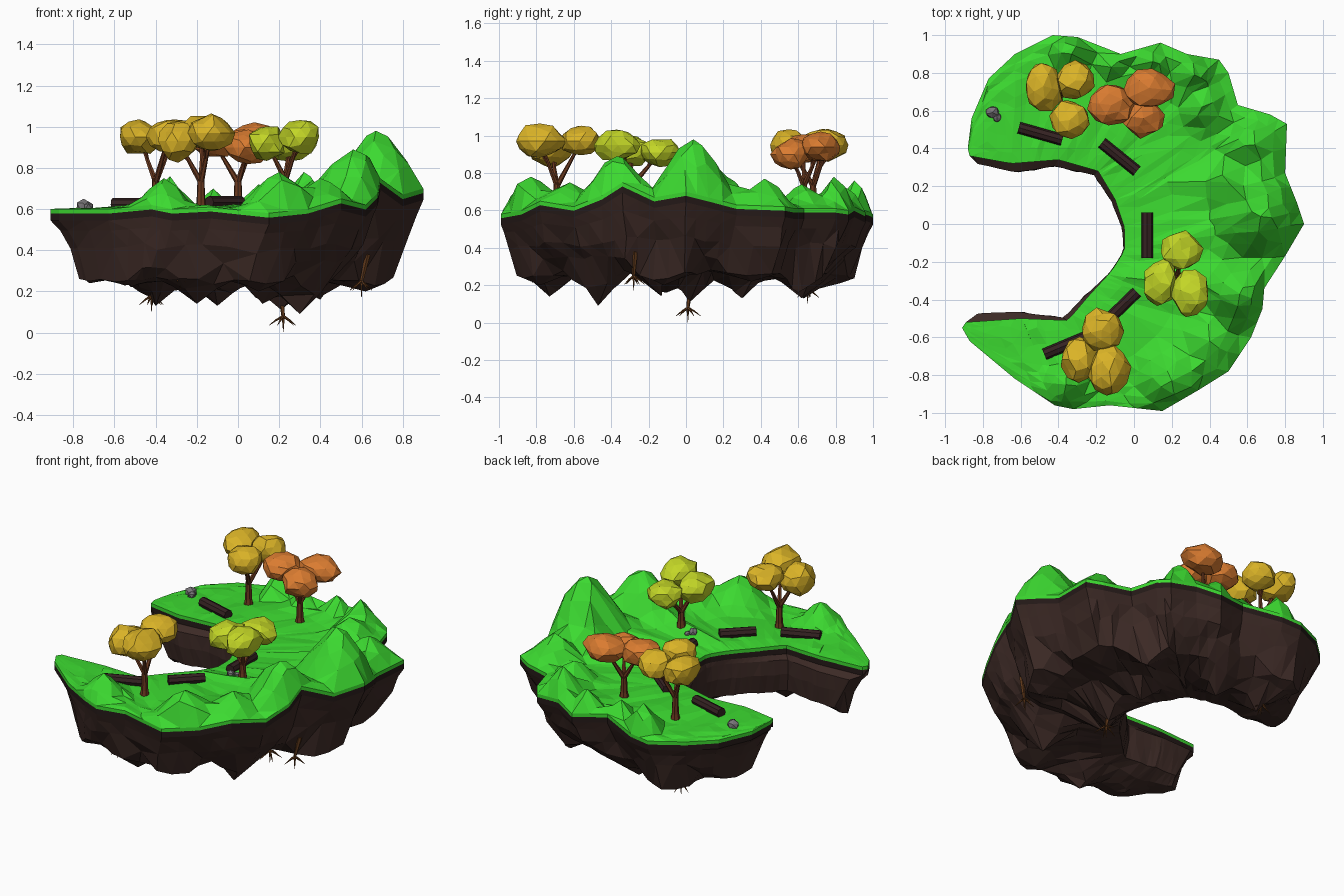
import bpy, bmesh, random
from math import pi, cos, sin
from mathutils import Vector as V, Matrix
from mathutils.bvhtree import BVHTree

if "Cube" in bpy.data.objects:
    bpy.data.objects.remove(bpy.data.objects["Cube"])

random.seed(7)
R = random.uniform


def mat(name, c):
    m = bpy.data.materials.new(name)
    m.diffuse_color = (*c, 1)
    m.use_nodes = True
    m.node_tree.nodes["Principled BSDF"].inputs["Base Color"].default_value = m.diffuse_color
    return m


GRASS = mat("grass", (.045, .70, .03))
SOIL = mat("soil", (.046, .023, .019))
BAND = mat("dark_soil", (.018, .010, .009))
LOG = mat("log_wood", (.036, .016, .016))
BARK = mat("bark", (.15, .042, .014))
ROOT = mat("root_wood", (.12, .042, .011))
STONE = mat("stone", (.19, .18, .19))
YELLOW = mat("yellow_leaves", (.70, .45, .02))
ORANGE = mat("orange_leaves", (.70, .20, .03))
LIME = mat("lime_leaves", (.55, .68, .02))


def finish(name, bm, *mats):
    me = bpy.data.meshes.new(name)
    bm.to_mesh(me)
    bm.free()
    for m in mats:
        me.materials.append(m)
    ob = bpy.data.objects.new(name, me)
    bpy.context.collection.objects.link(ob)
    return ob


def limb(bm, a, b, r1, r2, n=6):
    a, b = V(a), V(b)
    d = b - a
    m = Matrix.Translation((a + b) / 2) @ d.to_track_quat('Z', 'Y').to_matrix().to_4x4()
    bmesh.ops.create_cone(bm, cap_ends=True, segments=n, radius1=r1, radius2=r2,
                          depth=d.length, matrix=m)


def blob(bm, c, size, sub, jit):
    vs = bmesh.ops.create_icosphere(bm, subdivisions=sub, radius=1)['verts']
    rot = Matrix.Rotation(R(0, 6), 3, 'Z')
    for v in vs:
        p = rot @ v.co * R(1 - jit, 1 + jit)
        v.co = V(c) + V((p.x * size[0], p.y * size[1], p.z * size[2]))


# island outline: outer rim with heights, inner rim of the bay
outer = [(-.88, .40, .60), (-.86, .56, .59), (-.77, .77, .59), (-.63, .90, .59), (-.43, 1.0, .58),
         (-.30, .99, .59), (-.07, .90, .62), (.14, .96, .59), (.28, .90, .62), (.45, .87, .60),
         (.50, .80, .61), (.55, .63, .61), (.72, .58, .61), (.81, .53, .62), (.80, .27, .63),
         (.86, .12, .67), (.90, 0, .70), (.80, -.17, .67), (.69, -.34, .75), (.68, -.45, .68),
         (.62, -.60, .62), (.50, -.78, .65), (.34, -.88, .60), (.15, -.99, .58), (-.13, -.96, .61),
         (-.32, -.98, .60), (-.42, -.96, .62), (-.63, -.82, .60), (-.87, -.62, .60), (-.91, -.55, .60)]
inner = [(-.87, .36), (-.65, .32), (-.40, .34), (-.19, .28), (-.10, .13), (-.05, -.02), (-.05, -.14),
         (-.12, -.25), (-.24, -.38), (-.35, -.51), (-.60, -.50), (-.89, -.52)]


def lengths(pts):
    s = [0]
    for a, b in zip(pts, pts[1:]):
        s.append(s[-1] + (b - a).length)
    return [x / s[-1] for x in s]


po = [V(p) for p in outer]
dense = [po[0]]
for a, b in zip(po, po[1:]):
    dense += [(a + b) / 2, b]
bay = [V((x, y, .60)) for x, y in inner]
li = lengths(bay)


def at_inner(f):
    for k in range(len(li) - 1):
        if f <= li[k + 1] + 1e-6:
            return bay[k].lerp(bay[k + 1], (f - li[k]) / (li[k + 1] - li[k]))


stations = [(at_inner(f), o) for f, o in zip(lengths(dense), dense)]


def snap(verts, peaks):
    # move the closest grid vertex onto each summit
    for x, y, z, *_ in peaks:
        v = min(verts, key=lambda q: (q.co.x - x) ** 2 + (q.co.y - y) ** 2)
        v.co = (x, y, z)


# grass top with rounded hills (x, y, top height, radius)
hills = [(-.36, -.85, .75, .17), (.20, -.83, .78, .24), (.40, -.62, .75, .22), (.56, -.37, .89, .25),
         (.67, .04, .98, .30), (.50, .22, .78, .2), (.64, .42, .77, .2), (.36, .62, .74, .18),
         (.32, .79, .78, .16), (.10, .86, .72, .13), (-.12, .83, .70, .1), (-.33, .90, .76, .14)]
rows = [0, .12, .3, .5, .62, .74, .85, .93, 1]
bm = bmesh.new()
grid, inside = [], []
for k, (a, b) in enumerate(stations):
    line = []
    for t in rows:
        p = a.lerp(b, t)
        if 0 < t < 1 and 0 < k < len(stations) - 1:
            j = min(.012, (b - a).length * .03)
            p += V((R(-j, j), R(-j, j), R(0, j)))
            base = p.z
            for x, y, z, r in hills:
                d = (p.xy - V((x, y))).length / r
                if d < 1:
                    p.z = max(p.z, base + (z - base) * (.5 + .5 * cos(pi * d)))
        v = bm.verts.new(p)
        line.append(v)
        if .2 < t < 1:
            inside.append(v)
    grid.append(line)
snap(inside, hills)
for g, h in zip(grid, grid[1:]):
    for j in range(len(rows) - 1):
        bm.faces.new((g[j], h[j], h[j + 1], g[j + 1]))
edge = [e for e in bm.edges if e.is_boundary]
ext = bmesh.ops.extrude_edge_only(bm, edges=edge)['geom']
for v in ext:
    if isinstance(v, bmesh.types.BMVert):
        v.co.z -= .022
bmesh.ops.triangulate(bm, faces=bm.faces[:])
tree_map = BVHTree.FromBMesh(bm)
finish("grass_top", bm, GRASS)


def ground(x, y):
    hit = tree_map.ray_cast(V((x, y, 3)), V((0, 0, -1)))[0]
    return hit.z if hit else .6


# rocky underside: closed section per station (fraction across, depth fraction, extra drop)
section = [(1, 0, 0), (1, 0, .035), (.965, .27, 0), (.91, .55, 0), (.83, .8, 0), (.7, 1, 0), (.52, 1, 0),
           (.34, 1, 0), (.16, .97, 0), (.03, .88, 0), (0, .5, 0), (0, .2, 0), (0, 0, .035), (0, 0, 0)]
spikes = [(.30, -.47, .09), (-.20, -.73, .14), (-.40, .63, .13), (.12, -.13, .14), (.20, .30, .13),
          (.62, -.12, .20), (-.10, .62, .13), (-.72, .50, .24), (-.72, -.62, .25), (-.52, -.70, .22),
          (.40, .60, .16), (-.45, .82, .21), (.21, .02, .11), (.55, .35, .22), (.1, -.78, .2)]
bm = bmesh.new()
rings, low = [], []
for k, (a, b) in enumerate(stations):
    d = (b - a).normalized()
    ring = []
    for t, f, drop in section:
        p = a.lerp(b, t)
        p.z -= .021 + drop
        if f:
            p.z += (.27 - p.z) * f
            if t < .1:
                p -= V((d.x, d.y, 0)) * abs(d.y) * .045
            p.x += .17 * f * min(1, max(0, (-.5 - p.x) / .38))
            j = .017 * min(1, (b - a).length * 2) * (f > .35) * (1 if t > .2 else .2)
            p += V((R(-j, j), R(-j, j), R(-j, j) * 1.3))
            if f > .7 and t > .1:
                for x, y, z in spikes:
                    q = (p.xy - V((x, y))).length / .18
                    if q < 1:
                        p.z = min(p.z, .27 + (z - .27) * (1 - q))
        v = bm.verts.new(p)
        ring.append(v)
        if f > .98:
            low.append(v)
    rings.append(ring)
snap(low, spikes)
n = len(section)
for g, h in zip(rings, rings[1:]):
    for j in range(n):
        m = (j + 1) % n
        fc = bm.faces.new((g[j], g[m], h[m], h[j]))
        fc.material_index = 1 if j in (0, n - 2) else 0
bm.faces.new(rings[0])
bm.faces.new(rings[-1])
bmesh.ops.triangulate(bm, faces=bm.faces[:])
bmesh.ops.recalc_face_normals(bm, faces=bm.faces[:])
finish("rock_underside", bm, SOIL, BAND)

# trees: trunk position, leaf colour, three crowns (x, y, z, rx, ry, rz)
trees = [
    ((-.40, .68), YELLOW, [(-.48, .73, .95, .10, .13, .085), (-.31, .76, .95, .10, .10, .085),
                           (-.34, .55, .95, .105, .11, .085)]),
    ((0, .63), ORANGE, [(-.12, .63, .93, .12, .11, .08), (.08, .72, .94, .13, .11, .08),
                        (.05, .56, .90, .11, .10, .08)]),
    ((.23, -.28), LIME, [(.25, -.14, .91, .11, .105, .075), (.14, -.31, .92, .095, .125, .085),
                         (.30, -.37, .95, .10, .13, .085)]),
    ((-.18, -.69), YELLOW, [(-.17, -.56, .97, .105, .11, .085), (-.29, -.72, .93, .095, .115, .095),
                            (-.13, -.78, .97, .105, .135, .09)])]
for i, ((x, y), leaf, crowns) in enumerate(trees):
    z = ground(x, y)
    fork = V((x, y, max(.75, z + .1)))
    bt, bl = bmesh.new(), bmesh.new()
    limb(bt, (x, y, z - .02), (x, y, z + .03), .032, .022, 7)
    limb(bt, (x, y, z + .03), fork, .022, .017, 7)
    for cx, cy, cz, rx, ry, rz in crowns:
        c = V((cx, cy, cz))
        knee = fork.lerp(c, .45) + V((0, 0, -.012))
        limb(bt, fork - V((0, 0, .02)), knee, .015, .011)
        limb(bt, knee, c, .011, .006)
        limb(bt, knee, c + V((R(-.05, .05), R(-.05, .05), 0)), .007, .004, 5)
        blob(bl, c, (rx, ry, rz), 2, .13)
    finish(f"tree_trunk_{i + 1}", bt, BARK)
    finish(f"tree_crown_{i + 1}", bl, leaf)

# log seats around the bay
logs = [((-.61, .51), (-.38, .445)), ((-.17, .43), (.015, .28)), ((.07, .06), (.07, -.18)),
        ((.015, -.36), (-.14, -.51)), ((-.475, -.69), (-.26, -.60))]
for i, (a, b) in enumerate(logs):
    bm = bmesh.new()
    z = ground((a[0] + b[0]) / 2, (a[1] + b[1]) / 2) + .018
    limb(bm, (*a, z), (*b, z), .031, .031, 8)
    finish(f"log_seat_{i + 1}", bm, LOG)

# small stones
for i, (x, y, r) in enumerate([(-.75, .59, .036), (-.725, .565, .026), (.13, -.26, .028), (.155, -.235, .018)]):
    bm = bmesh.new()
    blob(bm, (x, y, ground(x, y) + r * .4), (r, r, r * .8), 1, .15)
    finish(f"stone_{i + 1}", bm, STONE)

# hanging roots: start, end, spread
roots = [((.21, .02, .17), (.22, .01, .08), .07), ((-.41, .64, .24), (-.42, .65, .18), .06),
         ((-.26, -.79, .34), (-.28, -.82, .29), .05), ((.63, -.27, .38), (.60, -.28, .25), .06)]
for i, (a, b, s) in enumerate(roots):
    bm = bmesh.new()
    limb(bm, a, b, .014, .009, 5)
    for k in range(5):
        w = 2 * pi * k / 5 + .4 + R(-.3, .3)
        mid = V(b) + V((cos(w) * s * .5, sin(w) * s * .5, -.02))
        tip = V(b) + V((cos(w) * s, sin(w) * s, -.045))
        limb(bm, b, mid, .007, .005, 5)
        limb(bm, mid, tip, .005, .001, 5)
    limb(bm, b, V(b) + V((0, 0, -.078)), .008, .001, 5)
    finish(f"hanging_root_{i + 1}", bm, ROOT)
